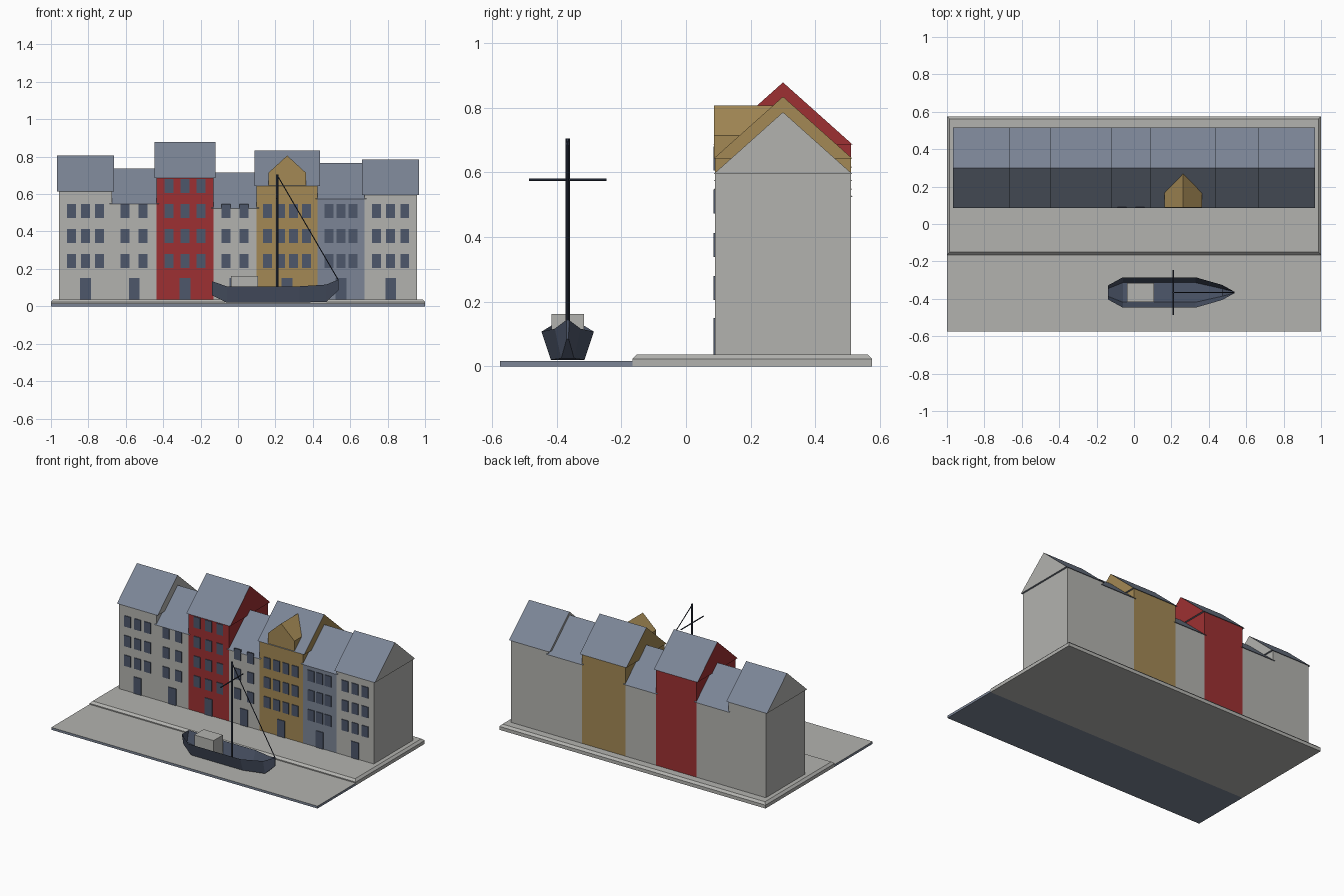
import bpy
import bmesh
from mathutils import Vector

cube = bpy.data.objects.get("Cube")
if cube:
    bpy.data.objects.remove(cube, do_unlink=True)


def material(name, rgb):
    m = bpy.data.materials.new(name)
    m.use_nodes = True
    m.diffuse_color = (*rgb, 1)
    m.node_tree.nodes["Principled BSDF"].inputs["Base Color"].default_value = (*rgb, 1)
    return m


GREY = material("pale stone grey", (0.45, 0.45, 0.43))
RED = material("brick red", (0.34, 0.03, 0.032))
OCHRE = material("ochre", (0.37, 0.25, 0.09))
BLUE = material("slate blue", (0.2, 0.235, 0.305))
NAVY = material("dark navy", (0.075, 0.095, 0.145))
TAR = material("tarred black", (0.025, 0.033, 0.055))


def finish(name, bm, mats, rule=None):
    """Turn a bmesh into an object; rule(normal) picks a material slot."""
    bmesh.ops.recalc_face_normals(bm, faces=bm.faces)
    bm.normal_update()
    if rule:
        for f in bm.faces:
            f.material_index = int(rule(f.normal))
    mesh = bpy.data.meshes.new(name)
    bm.to_mesh(mesh)
    bm.free()
    for m in mats:
        mesh.materials.append(m)
    ob = bpy.data.objects.new(name, mesh)
    bpy.context.collection.objects.link(ob)
    return ob


def add_box(bm, lo, hi):
    verts = bmesh.ops.create_cube(bm, size=1)["verts"]
    for v in verts:
        v.co = [b if c > 0 else a for a, b, c in zip(lo, hi, v.co)]


def box(name, lo, hi, mats, rule=None):
    bm = bmesh.new()
    add_box(bm, lo, hi)
    return finish(name, bm, mats, rule)


def loft(name, rings, mats, rule=None, closed=True, caps=(True, True)):
    """Skin matching rings of points, with optional end caps."""
    bm = bmesh.new()
    rows = [[bm.verts.new(p) for p in ring] for ring in rings]
    n = len(rows[0])
    for a, b in zip(rows, rows[1:]):
        for i in range(n if closed else n - 1):
            j = (i + 1) % n
            bm.faces.new((a[i], a[j], b[j], b[i]))
    for row, cap in zip((rows[0], rows[-1]), caps):
        if cap:
            bm.faces.new(row)
    return finish(name, bm, mats, rule)


def rod(name, a, b, radius, sides, mat):
    a, b = Vector(a), Vector(b)
    bm = bmesh.new()
    bmesh.ops.create_cone(bm, cap_ends=True, segments=sides, radius1=radius,
                          radius2=radius, depth=(b - a).length)
    turn = (b - a).to_track_quat("Z", "Y").to_matrix()
    for v in bm.verts:
        v.co = turn @ v.co + (a + b) / 2
    return finish(name, bm, [mat])


# Water slab with a pale top, and quay with a chamfered upper edge
box("water", (-1, -0.575, 0), (1, -0.165, 0.016), [BLUE, GREY], lambda n: n.z > 0.5)


def slab_ring(inset, z):
    x, y0, y1 = 1 - inset, -0.165 + inset, 0.575 - inset
    return [(-x, y0, z), (x, y0, z), (x, y1, z), (-x, y1, z)]


loft("quay", [slab_ring(0, 0), slab_ring(0, 0.023), slab_ring(0.014, 0.037)], [GREY])

# Terrace: x range, eave height, wall colour, front colour, columns, spacing, rows
FRONT, BACK, RIDGE_Y, OVER = 0.09, 0.51, 0.3, 0.012
GROUND, RISE = 0.037, 0.192
houses = [
    (-0.957, -0.675, 0.614, GREY, GREY, 3, 0.075, 3),
    (-0.675, -0.435, 0.546, GREY, GREY, 2, 0.096, 3),
    (-0.435, -0.131, 0.686, RED, RED, 3, 0.085, 4),
    (-0.131, 0.099, 0.524, GREY, GREY, 2, 0.096, 3),
    (0.099, 0.426, 0.642, OCHRE, OCHRE, 4, 0.07, 3),
    (0.426, 0.676, 0.573, GREY, BLUE, 3, 0.064, 3),
    (0.676, 0.957, 0.594, GREY, GREY, 3, 0.075, 3),
]
for k, (x0, x1, eave, wall, face, cols, step, rows) in enumerate(houses, 1):
    mid = (x0 + x1) / 2
    box(f"house_{k}_walls", (x0, FRONT, GROUND), (x1, BACK, eave),
        [wall, face], lambda n: n.y < -0.5)

    # Gabled roof whose end faces carry the wall colour
    gable = [(FRONT - 0.005, eave), (BACK + 0.005, eave), (RIDGE_Y, eave + RISE)]
    loft(f"house_{k}_roof",
         [[(x, y, z) for y, z in gable] for x in (x0 - OVER, x1 + OVER)],
         [BLUE, wall], lambda n: abs(n.x) > 0.5)

    # Window and door plates
    bm = bmesh.new()
    for r in range(rows):
        for c in range(cols):
            x = mid + (c - (cols - 1) / 2) * step
            z = 0.242 + r * 0.1335
            add_box(bm, (x - 0.024, FRONT - 0.005, z - 0.037),
                    (x + 0.024, FRONT + 0.002, z + 0.037))
    finish(f"house_{k}_windows", bm, [NAVY])
    box(f"house_{k}_door", (mid - 0.029, FRONT - 0.005, GROUND),
        (mid + 0.029, FRONT + 0.002, 0.15), [NAVY])

# Gabled dormer on the ochre house
outline = [(-0.1, 0.645), (0.1, 0.645), (0.1, 0.714), (0, 0.806), (-0.1, 0.714)]
loft("dormer", [[(0.263 + x, y, z) for x, z in outline] for y in (0.087, 0.285)], [OCHRE])

# Open flared hull: x, half width and height of the rim, then of the floor
BOAT_Y = -0.366
stations = [
    (-0.14, 0.037, 0.134, 0.02, 0.06),
    (-0.06, 0.081, 0.107, 0.052, 0.02),
    (0.33, 0.081, 0.107, 0.052, 0.02),
    (0.472, 0.04, 0.116, 0.02, 0.024),
    (0.537, 0.004, 0.143, 0.003, 0.085),
]
loft("boat_hull",
     [[(x, BOAT_Y + s * w, z) for s, w, z in
       ((-1, top, rim), (-1, low, keel), (1, low, keel), (1, top, rim))]
      for x, top, rim, low, keel in stations],
     [NAVY], closed=False)
box("boat_cabin", (-0.037, BOAT_Y - 0.05, 0.022), (0.108, BOAT_Y + 0.05, 0.162), [GREY])

# Rigging
MAST_X = 0.21
rod("mast", (MAST_X, BOAT_Y, 0.02), (MAST_X, BOAT_Y, 0.705), 0.0065, 6, TAR)
rod("yard", (MAST_X, BOAT_Y - 0.12, 0.577), (MAST_X, BOAT_Y + 0.12, 0.577), 0.004, 6, TAR)
rod("forestay", (MAST_X, BOAT_Y, 0.7), (0.535, BOAT_Y, 0.142), 0.003, 5, TAR)
